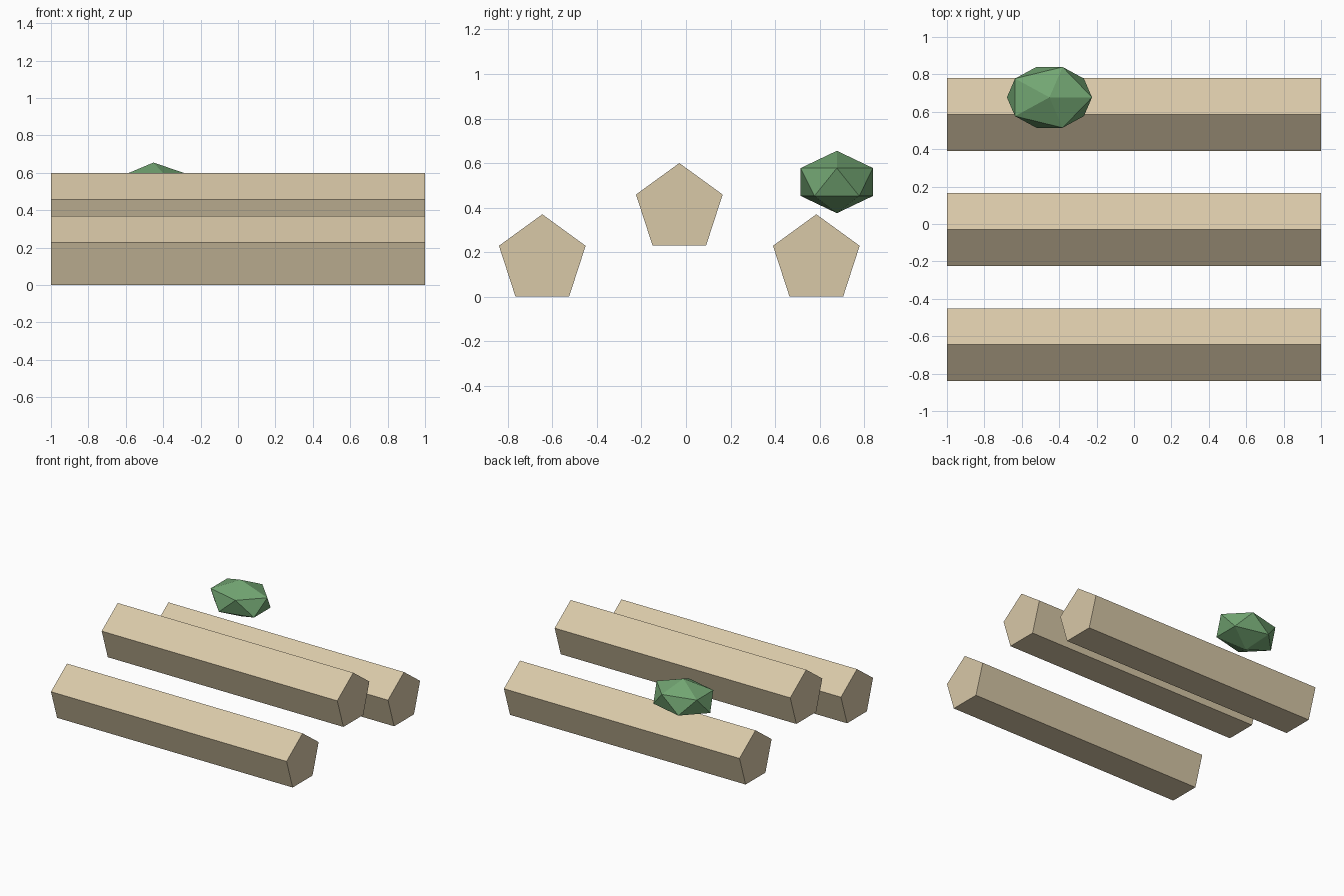
import bpy, bmesh
from math import sin, cos, pi

if "Cube" in bpy.data.objects:
    bpy.data.objects.remove(bpy.data.objects["Cube"])

R = 0.2045                 # circumradius of the pentagonal log
LOW = R * cos(pi / 5)      # centre height of a log lying on a flat side


def material(name, rgb):
    m = bpy.data.materials.new(name)
    m.diffuse_color = (*rgb, 1)
    m.use_nodes = True
    m.node_tree.nodes["Principled BSDF"].inputs["Base Color"].default_value = m.diffuse_color
    return m


def finish(name, bm, mat, location):
    bmesh.ops.recalc_face_normals(bm, faces=bm.faces)
    me = bpy.data.meshes.new(name)
    bm.to_mesh(me)
    bm.free()
    me.materials.append(mat)
    ob = bpy.data.objects.new(name, me)
    ob.location = location
    bpy.context.collection.objects.link(ob)


wood = material("wood", (0.69, 0.58, 0.39))
leaf = material("leaf", (0.17, 0.38, 0.17))

# Three five-sided logs along x, ridge upwards
for name, y, z in (("front_log", -0.645, LOW),
                   ("middle_log", -0.03, LOW + 0.23),
                   ("back_log", 0.585, LOW)):
    bm = bmesh.new()
    ring = [bm.verts.new((-1, R * sin(2 * pi * i / 5), R * cos(2 * pi * i / 5)))
            for i in range(5)]
    cap = bm.faces.new(ring)
    ext = bmesh.ops.extrude_face_region(bm, geom=[cap], use_keep_orig=True)
    bmesh.ops.translate(bm, vec=(2, 0, 0),
                        verts=[v for v in ext["geom"] if isinstance(v, bmesh.types.BMVert)])
    finish(name, bm, wood, (0, y, z))

# Faceted moss clump above the back log
bm = bmesh.new()
bmesh.ops.create_icosphere(bm, subdivisions=1, radius=1)
bmesh.ops.scale(bm, vec=(0.2545, 0.191, 0.14), verts=bm.verts)
finish("moss_clump", bm, leaf, (-0.452, 0.677, 0.515))
